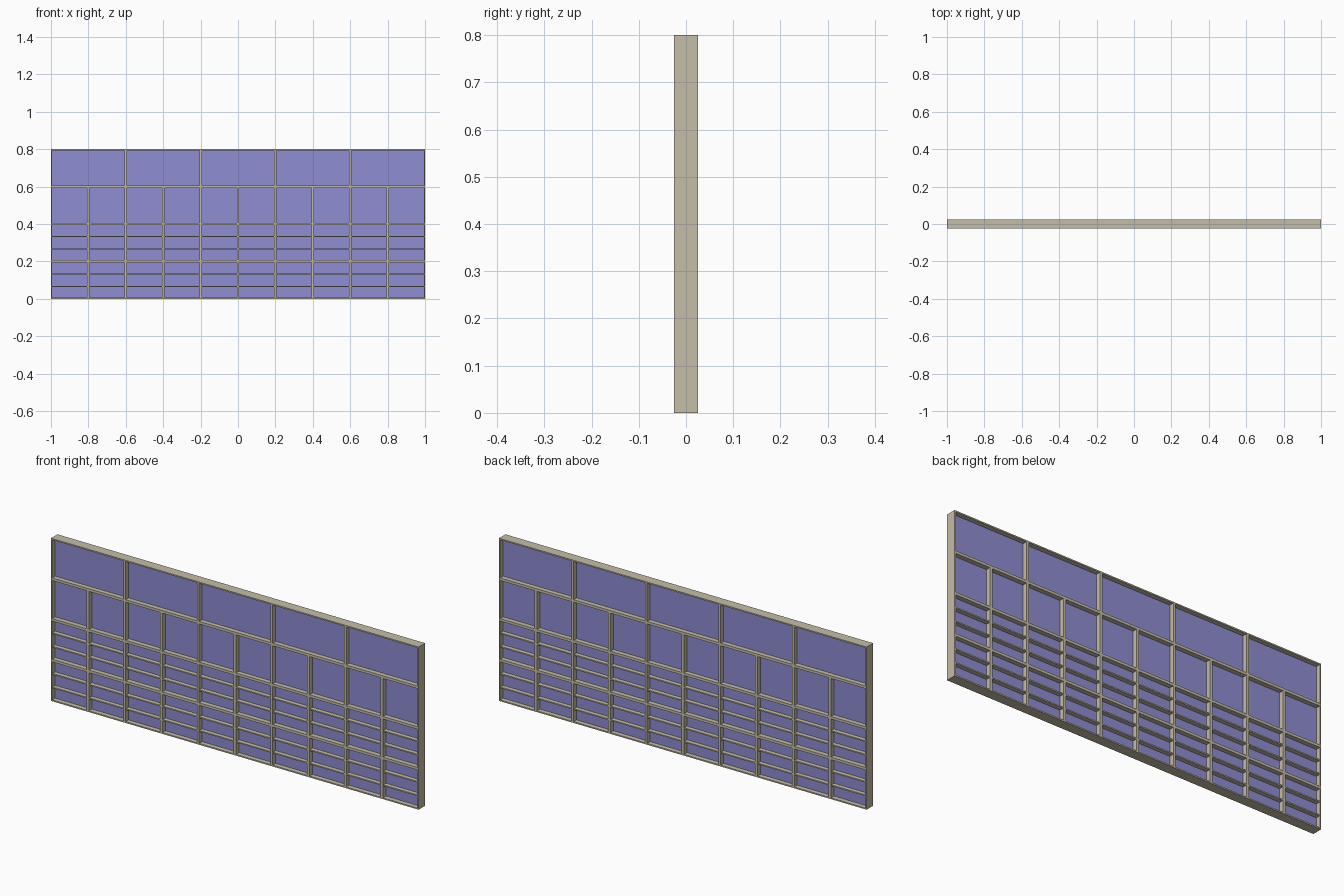
import bpy, bmesh
from mathutils import Vector

if "Cube" in bpy.data.objects:
    bpy.data.objects.remove(bpy.data.objects["Cube"])

T = 0.0065    # half width of frame members
D = 0.025     # half depth of frame
BAR = 0.003   # half height of glazing bars


def material(name, color):
    m = bpy.data.materials.new(name)
    m.diffuse_color = (*color, 1)
    m.use_nodes = True
    m.node_tree.nodes["Principled BSDF"].inputs["Base Color"].default_value = m.diffuse_color
    return m


frame_mat = material("beige frame", (0.558, 0.508, 0.386))
glass_mat = material("violet glass", (0.272, 0.266, 0.645))


def boxes(name, mat, items):
    """One object from (x0, x1, y0, y1, z0, z1) boxes."""
    bm = bmesh.new()
    for x0, x1, y0, y1, z0, z1 in items:
        verts = bmesh.ops.create_cube(bm, size=1)["verts"]
        for v in verts:
            v.co = Vector((x0 if v.co.x < 0 else x1,
                           y0 if v.co.y < 0 else y1,
                           z0 if v.co.z < 0 else z1))
    me = bpy.data.meshes.new(name)
    bm.to_mesh(me)
    bm.free()
    me.materials.append(mat)
    ob = bpy.data.objects.new(name, me)
    bpy.context.collection.objects.link(ob)


# Horizontal rails, sill and head
rails = [(0, T)] + [(z - T, z + T) for z in (0.2, 0.4, 0.6)] + [(0.8 - T, 0.8)]
boxes("rails", frame_mat, [(-1, 1, -D, D, a, b) for a, b in rails])

# Mullions and glazing bars row by row
mullions, bars, panes = [], [], []
for row in range(4):
    z0, z1 = rails[row][1], rails[row + 1][0]
    n = 5 if row == 3 else 10
    posts = []
    for i in range(n + 1):
        x = -1 + 2 * i / n
        posts.append((max(-1, x - T), min(1, x + T)))
    mullions += [(a, b, -D, D, z0, z1) for a, b in posts]
    for left, right in zip(posts, posts[1:]):
        panes.append((left[1], right[0], -0.002, 0.002, z0, z1))
        if row < 2:
            for k in (1, 2):
                z = 0.2 * (row + k / 3)
                bars.append((left[1], right[0], -0.023, 0.023, z - BAR, z + BAR))

boxes("mullions", frame_mat, mullions)
boxes("glazing_bars", frame_mat, bars)
boxes("glass_panes", glass_mat, panes)
